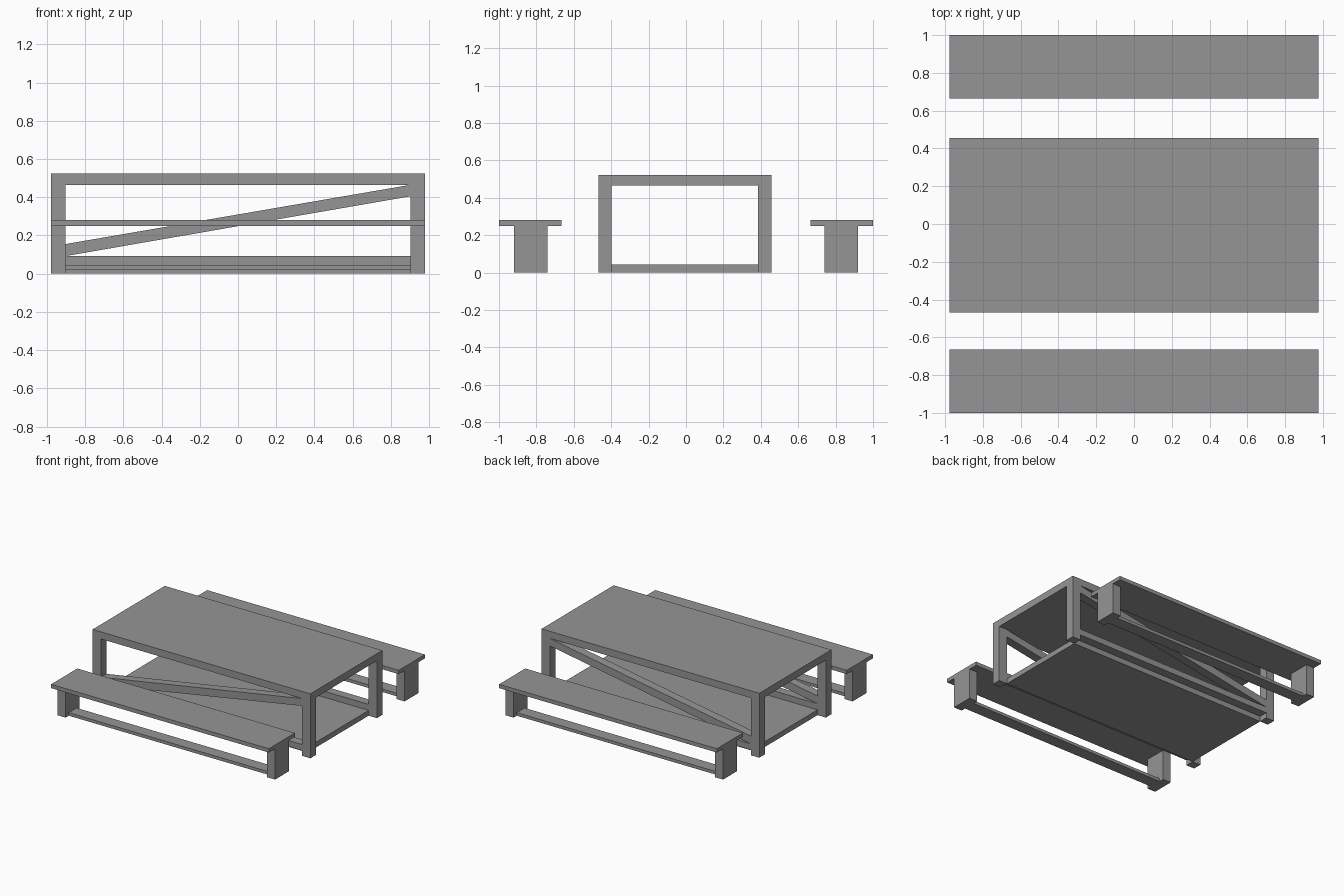
import bpy

cube = bpy.data.objects.get("Cube")
if cube:
    bpy.data.objects.remove(cube, do_unlink=True)

grey = bpy.data.materials.new("plain_grey")
grey.use_nodes = True
colour = (0.3, 0.3, 0.3, 1)
grey.diffuse_color = colour
grey.node_tree.nodes["Principled BSDF"].inputs["Base Color"].default_value = colour

FACES = [(0, 1, 3, 2), (4, 6, 7, 5), (0, 4, 5, 1),
         (2, 3, 7, 6), (0, 2, 6, 4), (1, 5, 7, 3)]


def beam(name, x, y, z_start, z_end=None):
    """Box between ranges; a different z range at the far x end slants it."""
    z_end = z_end or z_start
    verts = [(px, py, pz) for px, zs in zip(x, (z_start, z_end))
             for py in y for pz in zs]
    mesh = bpy.data.meshes.new(name)
    mesh.from_pydata(verts, [], FACES)
    mesh.materials.append(grey)
    obj = bpy.data.objects.new(name, mesh)
    bpy.context.collection.objects.link(obj)
    return obj


END, INNER = 0.977, 0.903
span = (-INNER, INNER)
full = (-END, END)
ends = {"right": (-END, -INNER), "left": (INNER, END)}
sides = {"front": (-0.468, -0.397), "back": (0.385, 0.456)}

# Table: top, shelf, and on each long side two legs, a rail and a brace
beam("table_top", full, (-0.468, 0.456), (0.465, 0.523))
beam("table_shelf", span, (-0.397, 0.385), (0, 0.043))
for side, y in sides.items():
    for end, x in ends.items():
        beam(f"table_leg_{side}_{end}", x, y, (0, 0.465))
    beam(f"table_rail_{side}", span, y, (0.043, 0.092))
    beam(f"table_brace_{side}", span, y, (0.092, 0.155), (0.405, 0.465))

# Benches: seat, two wide legs and a low board between them
for side, s in (("front", -1), ("back", 1)):
    def across(a, b):
        return sorted((s * a, s * b))
    beam(f"bench_seat_{side}", full, across(0.665, 1), (0.25, 0.281))
    beam(f"bench_board_{side}", span, across(0.78, 0.88), (0, 0.025))
    for end, x in ends.items():
        beam(f"bench_leg_{side}_{end}", x, across(0.74, 0.92), (0, 0.25))
